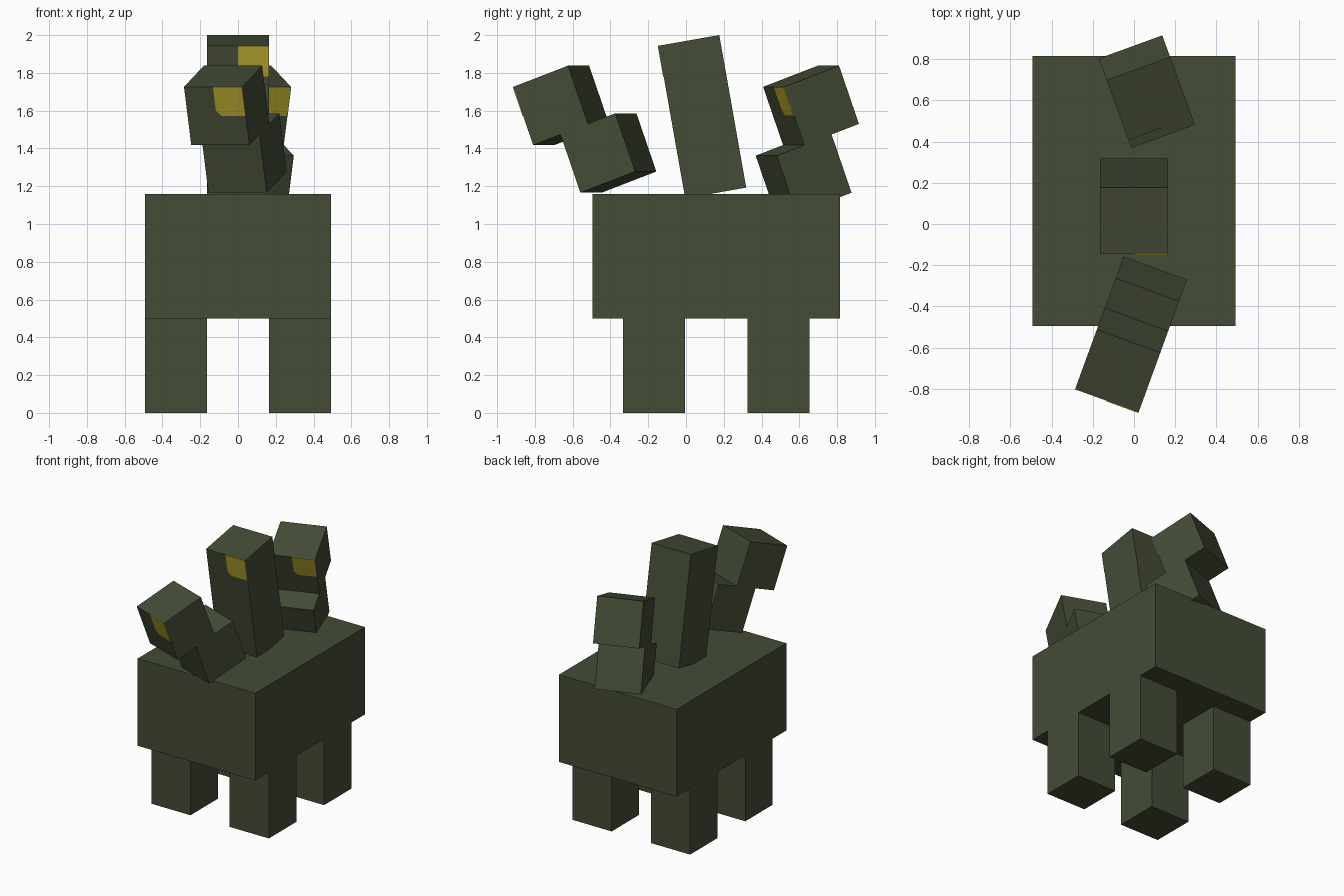
import bpy
import bmesh
from math import radians
from mathutils import Euler, Matrix, Vector

U = 0.328  # block size shared by legs, necks and heads
H = U / 2

cube = bpy.data.objects.get("Cube")
if cube:
    bpy.data.objects.remove(cube, do_unlink=True)


def make_material(name, rgb):
    mat = bpy.data.materials.new(name)
    mat.use_nodes = True
    color = (*rgb, 1.0)
    mat.diffuse_color = color
    bsdf = mat.node_tree.nodes["Principled BSDF"]
    bsdf.inputs["Base Color"].default_value = color
    bsdf.inputs["Roughness"].default_value = 0.9
    return mat


olive = make_material("dark olive", (0.058, 0.072, 0.037))
yellow = make_material("eye yellow", (0.44, 0.36, 0.027))


def finish(name, bm, matrix, mat):
    bmesh.ops.recalc_face_normals(bm, faces=bm.faces)
    mesh = bpy.data.meshes.new(name)
    bm.to_mesh(mesh)
    bm.free()
    mesh.materials.append(mat)
    obj = bpy.data.objects.new(name, mesh)
    obj.matrix_world = matrix
    bpy.context.collection.objects.link(obj)
    return obj


def box(name, size, matrix):
    bm = bmesh.new()
    bmesh.ops.create_cube(bm, size=1.0)
    bmesh.ops.scale(bm, vec=size, verts=bm.verts)
    return finish(name, bm, matrix, olive)


def eye(name, head_matrix, top):
    # thin plate on the upper left quarter of the face, one corner clipped
    c = 0.03
    outline = [(0, top), (H, top), (H, top - H), (c, top - H), (0, top - H + c)]
    bm = bmesh.new()
    face = bm.faces.new([bm.verts.new((x, -H + 0.001, z)) for x, z in outline])
    moved = bmesh.ops.extrude_face_region(bm, geom=[face])["geom"]
    bmesh.ops.translate(bm, vec=(0, -0.004, 0),
                        verts=[v for v in moved if isinstance(v, bmesh.types.BMVert)])
    finish(name, bm, head_matrix, yellow)


def place(center, pitch=0, yaw=0):
    turn = Euler((radians(pitch), 0, radians(yaw)), "XYZ").to_matrix().to_4x4()
    return Matrix.Translation(Vector(center)) @ turn


# Body and legs
box("body", (3 * U, 4 * U, 0.66), place((0, 0.16, 0.83)))
for end, y in (("front", -0.17), ("back", 0.49)):
    for side, sx in (("left", 1), ("right", -1)):
        box(f"{end}_{side}_leg", (U, U, 0.5), place((sx * U, y, 0.25)))

# Middle neck: one tall leaning block
middle = place((0, 0.086, 1.568), pitch=10)
box("middle_neck", (U, U, 2.5 * U), middle)
eye("middle_eye", middle, 1.25 * U)

# Front and back heads: each on a neck block shifted half a step
for name, center, yaw, shift in (("front", (-0.06, -0.661, 1.628), -20, H),
                                 ("back", (0.055, 0.662, 1.628), 20, -H)):
    head = place(center, pitch=20, yaw=yaw)
    box(f"{name}_head", (U, U, U), head)
    box(f"{name}_neck", (U, U, U), head @ Matrix.Translation((0, shift, -U)))
    eye(f"{name}_eye", head, H)
